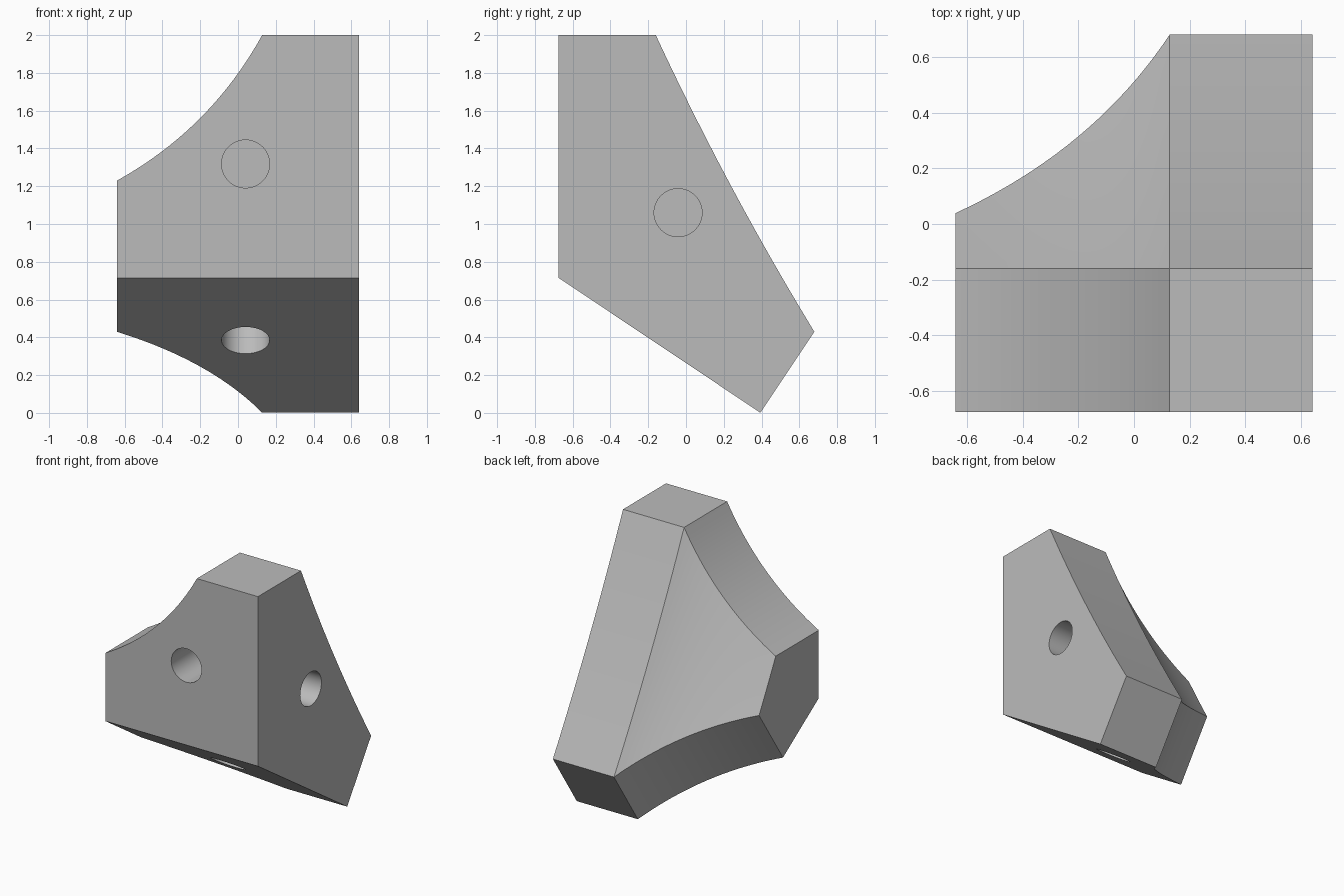
import bpy, bmesh, math
from mathutils import Vector

cube = bpy.data.objects.get("Cube")
if cube:
    bpy.data.objects.remove(cube, do_unlink=True)

grey = bpy.data.materials.new("plain grey")
grey.use_nodes = True
grey.diffuse_color = (0.5, 0.5, 0.5, 1)
grey.node_tree.nodes["Principled BSDF"].inputs["Base Color"].default_value = (0.5, 0.5, 0.5, 1)

HALF, LONG, SHORT = 0.64, 1.285, 0.515   # half width, flange reach, flange thickness
TILT = math.atan2(0.715, 1.07)           # slope of the underside
CORNER = Vector((0, -0.675, 0.715))      # edge shared by front and underside
UP, BACK = Vector((0, 0, 1)), Vector((0, 1, 0))
ALONG = Vector((0, math.cos(TILT), -math.sin(TILT)))
INWARD = Vector((0, math.sin(TILT), math.cos(TILT)))


def bowed(a, b, sag, toward, steps):
    """Points from a to b, sagging in the given direction."""
    pts = []
    for i in range(steps + 1):
        t = i / steps
        pts.append(a.lerp(b, t) + toward * (4 * sag * t * (1 - t)))
    return pts


def section(x, reach):
    """Cross-section: both flanges joined by a shallow hollow back."""
    top = CORNER + UP * reach + BACK * SHORT
    low = CORNER + ALONG * reach + INWARD * SHORT
    chord = low - top
    sag = 0.025 * (chord.length / 1.78) ** 2
    inner = Vector((0, chord.z, -chord.y)).normalized()
    pts = [CORNER, CORNER + UP * reach]
    pts += bowed(top, low, sag, inner, 12)
    pts.append(CORNER + ALONG * reach)
    return [p + Vector((x, 0, 0)) for p in pts]


# Body: sections swept across the width, following the curved flank
flank = bowed(Vector((-HALF, SHORT)).to_3d(), Vector((0.128, LONG)).to_3d(),
              0.078, Vector((1, -1, 0)).normalized(), 20)
stations = [(p.x, p.y) for p in flank] + [(HALF, LONG)]
bm = bmesh.new()
rings = [[bm.verts.new(p) for p in section(x, r)] for x, r in stations]
for a, b in zip(rings, rings[1:]):
    for i in range(len(a)):
        j = (i + 1) % len(a)
        bm.faces.new((a[i], a[j], b[j], b[i]))
bm.faces.new(rings[0])
bm.faces.new(rings[-1])
bmesh.ops.recalc_face_normals(bm, faces=bm.faces)
mesh = bpy.data.meshes.new("corner_bracket")
bm.to_mesh(mesh)
bm.free()
mesh.materials.append(grey)
body = bpy.data.objects.new("corner_bracket", mesh)
bpy.context.collection.objects.link(body)


def drill(name, mouth, direction, depth=0.4):
    """Cut a blind round hole into the body."""
    bpy.ops.mesh.primitive_cylinder_add(
        vertices=48, radius=0.127, depth=2 * depth, location=mouth,
        rotation=direction.to_track_quat('Z', 'Y').to_euler())
    cutter = bpy.context.object
    cutter.name = name
    cutter.hide_render = True
    cutter.data.materials.append(grey)
    mod = body.modifiers.new(name, 'BOOLEAN')
    mod.operation = 'DIFFERENCE'
    mod.solver = 'EXACT'
    mod.object = cutter
    bpy.context.view_layer.objects.active = body
    bpy.ops.object.modifier_apply(modifier=name)
    bpy.data.objects.remove(cutter, do_unlink=True)


# Screw holes in the three flat outer faces
across = Vector((0.04, 0, 0))
drill("front_hole", CORNER + UP * 0.603 + across, BACK)
drill("under_hole", CORNER + ALONG * 0.595 + across, INWARD)
drill("side_hole", Vector((HALF, -0.042, 1.06)), Vector((-1, 0, 0)))

bpy.ops.object.select_all(action='DESELECT')
body.select_set(True)
bpy.context.view_layer.objects.active = body
bpy.ops.object.shade_smooth_by_angle(angle=math.radians(10))
